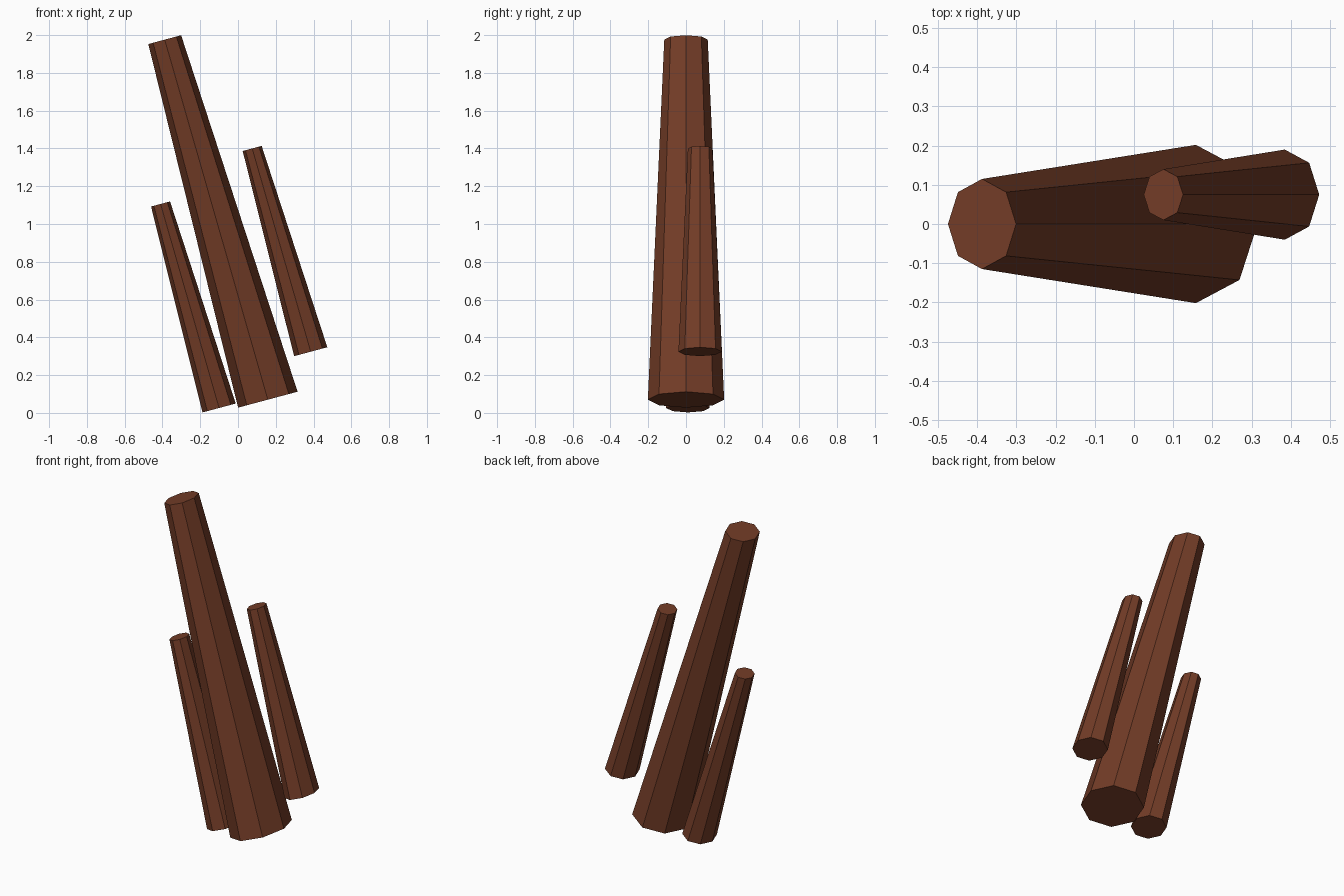
import bpy, bmesh, math
from mathutils import Vector

cube = bpy.data.objects.get("Cube")
if cube:
    bpy.data.objects.remove(cube, do_unlink=True)

brown = bpy.data.materials.new("dark_brown")
brown.use_nodes = True
color = (0.17, 0.045, 0.02, 1)
brown.diffuse_color = color
bsdf = next(n for n in brown.node_tree.nodes if n.type == 'BSDF_PRINCIPLED')
bsdf.inputs["Base Color"].default_value = color
bsdf.inputs["Roughness"].default_value = 0.9

SIDES = 8
TILT = math.radians(15)
ACROSS = Vector((math.cos(TILT), 0, math.sin(TILT)))
DEPTH = Vector((0, 1, 0))


def ring(bm, center, across, depth):
    """Oval ring of vertices lying in the tilted end plane."""
    verts = []
    for i in range(SIDES):
        a = math.tau * i / SIDES
        offset = ACROSS * (across * math.cos(a)) + DEPTH * (depth * math.sin(a))
        verts.append(bm.verts.new(Vector(center) + offset))
    return verts


def column(name, bottom, bottom_radii, top, top_radii):
    """Tapered eight-sided leaning column with flat capped ends."""
    bm = bmesh.new()
    low = ring(bm, bottom, *bottom_radii)
    high = ring(bm, top, *top_radii)
    for i in range(SIDES):
        j = (i + 1) % SIDES
        bm.faces.new((low[i], low[j], high[j], high[i]))
    bm.faces.new(low[::-1])
    bm.faces.new(high)
    bmesh.ops.recalc_face_normals(bm, faces=bm.faces)
    mesh = bpy.data.meshes.new(name)
    bm.to_mesh(mesh)
    bm.free()
    mesh.materials.append(brown)
    bpy.context.collection.objects.link(bpy.data.objects.new(name, mesh))


# Large central column
column("main_column", (0.158, 0, 0.07), (0.163, 0.202),
       (-0.388, 0, 1.976), (0.09, 0.115))

# Two matching slim columns, one on each side
SLIM_BOTTOM, SLIM_TOP = (0.091, 0.115), (0.052, 0.065)
column("left_column", (0.385, 0.075, 0.324), SLIM_BOTTOM,
       (0.075, 0.075, 1.4), SLIM_TOP)
column("right_column", (-0.1, 0.01, 0.026), SLIM_BOTTOM,
       (-0.41, 0.01, 1.106), SLIM_TOP)
